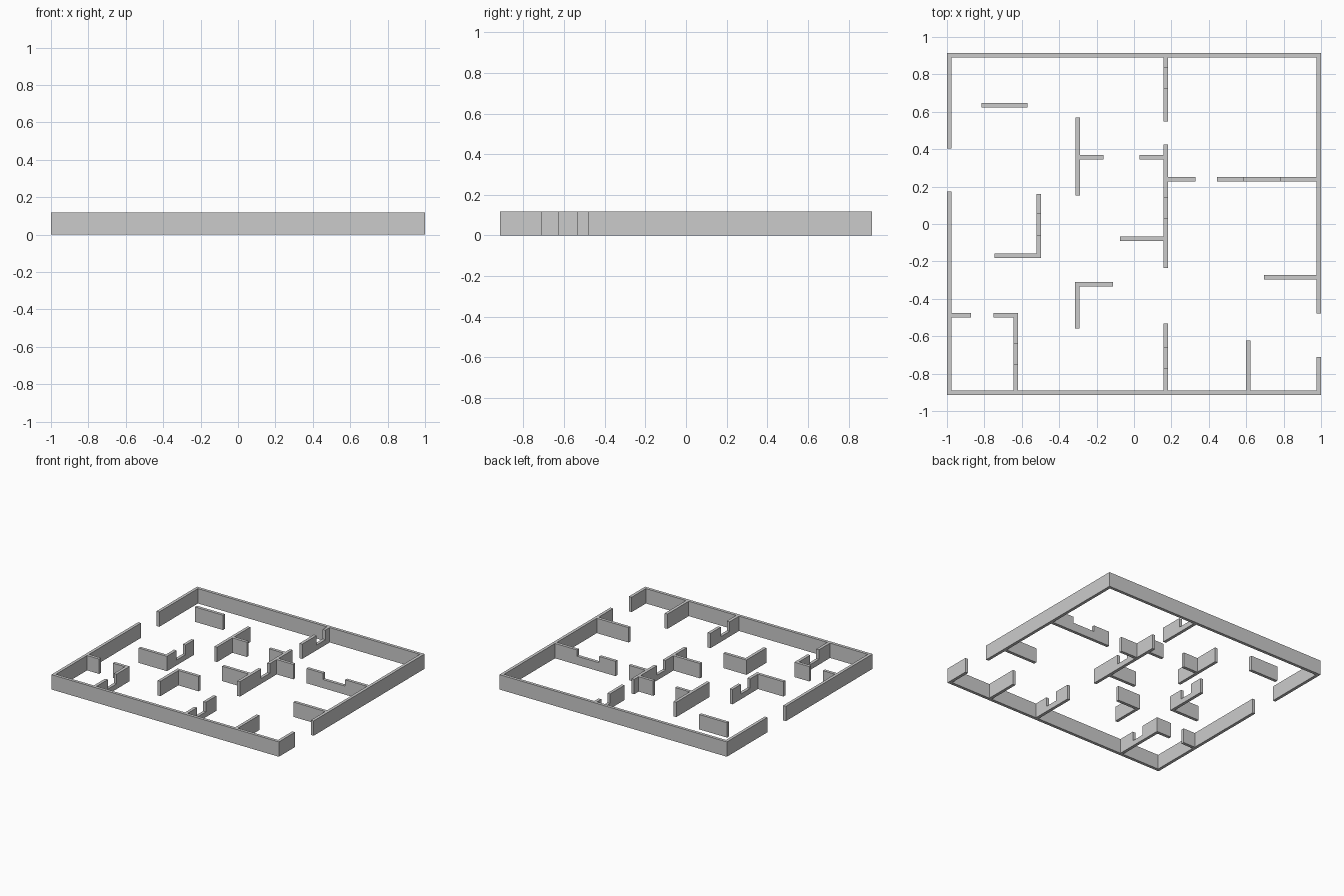
import bpy, bmesh

if "Cube" in bpy.data.objects:
    bpy.data.objects.remove(bpy.data.objects["Cube"])

T = 0.024   # wall thickness
H = 0.118   # wall height
X, Y = 1.0, 0.915
XI, YI = X - T, Y - T


def wall(name, axis, c, a, b, notch=None):
    """Wall along 'x' or 'y', centred on c, from a to b; notch = (start, end, sill height)."""
    prof = [(a, 0), (b, 0), (b, H)]
    if notch:
        n0, n1, s = notch
        prof += [(n1, H), (n1, s), (n0, s), (n0, H)]
    prof.append((a, H))
    bm = bmesh.new()

    def pt(u, z, off):
        return (u, c + off, z) if axis == 'x' else (c + off, u, z)

    face = bm.faces.new([bm.verts.new(pt(u, z, -T / 2)) for u, z in prof])
    ext = bmesh.ops.extrude_face_region(bm, geom=[face], use_keep_orig=True)
    moved = [g for g in ext['geom'] if isinstance(g, bmesh.types.BMVert)]
    bmesh.ops.translate(bm, verts=moved, vec=(0, T, 0) if axis == 'x' else (T, 0, 0))
    bmesh.ops.recalc_face_normals(bm, faces=bm.faces)
    me = bpy.data.meshes.new(name)
    bm.to_mesh(me)
    bm.free()
    bpy.context.collection.objects.link(bpy.data.objects.new(name, me))


LOW, SILL = 0.042, 0.068   # heights of the narrow notches and the wide opening

# Outer walls with two entrances
wall("back_wall", 'x', Y - T / 2, -X, X)
wall("front_wall", 'x', -Y + T / 2, -X, X)
wall("left_wall_back", 'y', -X + T / 2, 0.405, YI)
wall("left_wall_front", 'y', -X + T / 2, -YI, 0.175)
wall("right_wall_back", 'y', X - T / 2, -0.479, YI)
wall("right_wall_front", 'y', X - T / 2, -YI, -0.712)

# Main dividing line and its branches
wall("divider_back", 'y', 0.17, 0.547, YI, (0.728, 0.838, LOW))
wall("divider_middle", 'y', 0.17, -0.236, 0.425, (0.032, 0.139, LOW))
wall("divider_front", 'y', 0.17, -YI, -0.533, (-0.772, -0.663, LOW))
wall("divider_branch_back", 'x', 0.357, 0.03, 0.158)
wall("divider_branch_front", 'x', -0.08, -0.075, 0.158)
wall("divider_branch_right", 'x', 0.238, 0.182, 0.328)

# Right-hand partitions
wall("window_partition", 'x', 0.238, 0.445, XI, (0.588, 0.784, SILL))
wall("right_stub", 'x', -0.286, 0.696, XI)
wall("front_stub", 'y', 0.612, -YI, -0.624)

# Free-standing screens in the large room
wall("back_screen", 'x', 0.635, -0.815, -0.569)
wall("tee_screen", 'y', -0.302, 0.152, 0.57)
wall("tee_screen_branch", 'x', 0.357, -0.29, -0.164)
wall("left_corner_screen", 'y', -0.509, -0.159, 0.16, (-0.06, 0.053, LOW))
wall("left_corner_screen_leg", 'x', -0.171, -0.745, -0.497)
wall("front_corner_screen", 'y', -0.303, -0.558, -0.333)
wall("front_corner_screen_leg", 'x', -0.321, -0.315, -0.112)

# Small front-left room
wall("small_room_left", 'x', -0.489, -XI, -0.871)
wall("small_room_right", 'x', -0.489, -0.75, -0.619)
wall("small_room_side", 'y', -0.631, -YI, -0.501, (-0.751, -0.64, LOW))
